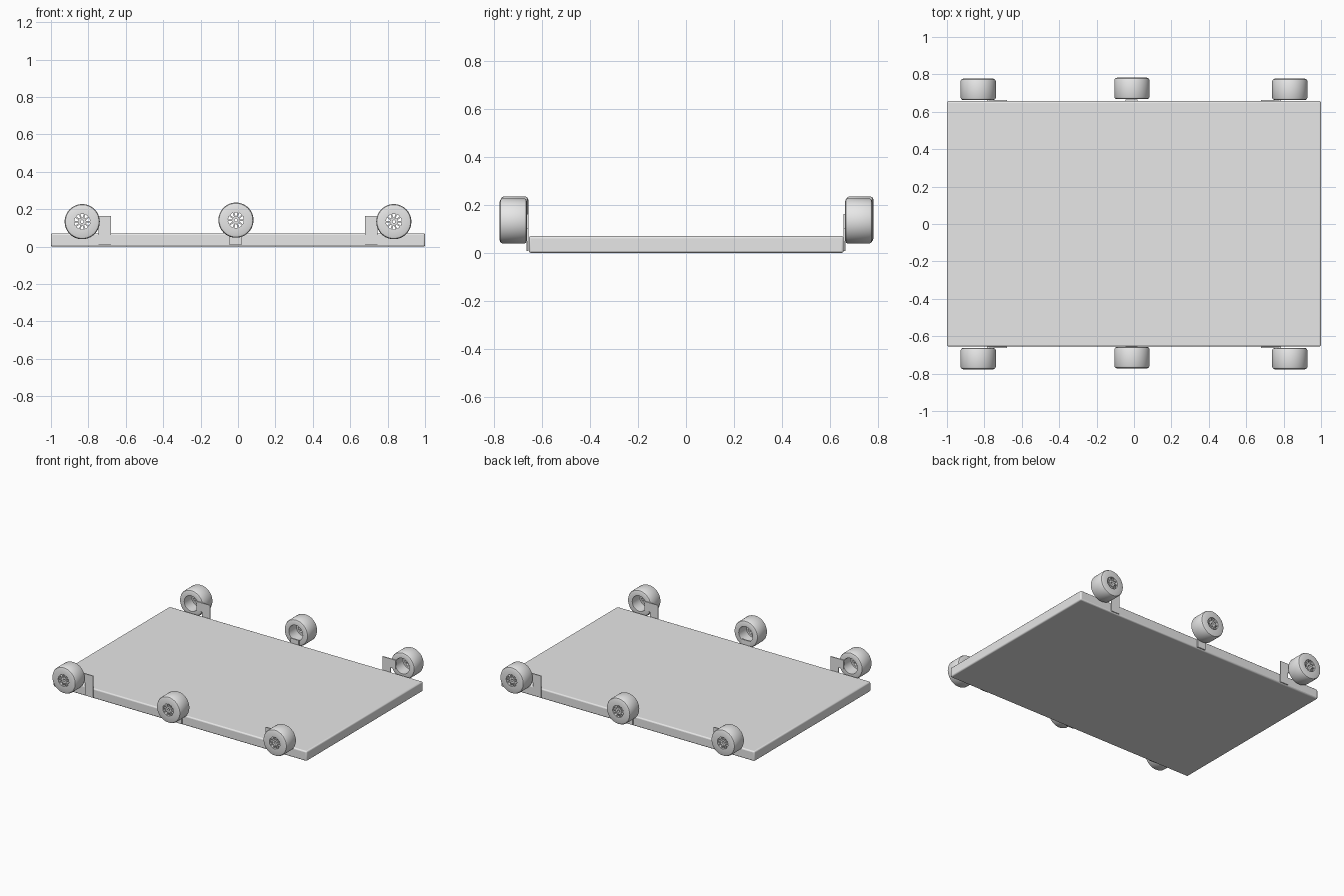
import bpy, bmesh, math
from mathutils import Matrix, Vector

cube = bpy.data.objects.get("Cube")
if cube:
    bpy.data.objects.remove(cube, do_unlink=True)

grey = bpy.data.materials.new("light grey")
grey.diffuse_color = (0.8, 0.8, 0.8, 1)
grey.use_nodes = True
grey.node_tree.nodes["Principled BSDF"].inputs["Base Color"].default_value = (0.8, 0.8, 0.8, 1)


def finish(name, bm, smooth=False):
    bmesh.ops.recalc_face_normals(bm, faces=bm.faces)
    mesh = bpy.data.meshes.new(name)
    bm.to_mesh(mesh)
    bm.free()
    mesh.materials.append(grey)
    obj = bpy.data.objects.new(name, mesh)
    bpy.context.collection.objects.link(obj)
    if smooth:
        bpy.ops.object.select_all(action='DESELECT')
        obj.select_set(True)
        bpy.context.view_layer.objects.active = obj
        bpy.ops.object.shade_smooth_by_angle(angle=math.radians(35))
    return obj


def add_box(bm, size, centre, turn=Matrix()):
    m = turn @ Matrix.Translation(centre) @ Matrix.Diagonal((*size, 1))
    bmesh.ops.create_cube(bm, size=1, matrix=m)


def lathe(bm, profile, steps):
    """Spin a closed (radius, depth) outline about the y axis."""
    verts = [bm.verts.new((r, d, 0)) for r, d in profile]
    edges = [bm.edges.new((a, b)) for a, b in zip(verts, verts[1:] + verts[:1])]
    bmesh.ops.spin(bm, geom=verts + edges, cent=(0, 0, 0), axis=(0, 1, 0),
                   angle=math.tau, steps=steps, use_merge=False)
    bmesh.ops.remove_doubles(bm, verts=bm.verts, dist=1e-5)


def plate(name, outline, y, thickness):
    """Extrude an (x, z) outline along y."""
    bm = bmesh.new()
    face = bm.faces.new([bm.verts.new((x, y, z)) for x, z in outline])
    out = bmesh.ops.extrude_face_region(bm, geom=[face])
    moved = [v for v in out["geom"] if isinstance(v, bmesh.types.BMVert)]
    bmesh.ops.translate(bm, verts=moved, vec=(0, thickness, 0))
    return finish(name, bm)


# Hollow tyre, outer face at depth 0
TYRE = [(.042, 0), (.08, 0), (.09, .004), (.094, .012), (.094, .103), (.09, .111),
        (.08, .115), (.055, .115), (.055, .03), (.042, .03)]
HUB = [(.008, .006), (.021, .006), (.021, .03), (.008, .03)]


def wheel(name, x, y, z, side):
    bm = bmesh.new()
    lathe(bm, TYRE, 48)
    tyre = finish(name + "_tyre", bm, True)
    bm = bmesh.new()
    lathe(bm, HUB, 24)
    # Ten spokes leave a ring of openings
    for i in range(10):
        add_box(bm, (.028, .022, .008), (.032, .018, 0), Matrix.Rotation(math.tau * i / 10, 4, 'Y'))
    hub = finish(name + "_hub", bm, True)
    for obj in (tyre, hub):
        obj.location = (x, y, z)
        if side > 0:
            obj.rotation_euler.z = math.pi


# Flat bed with softened edges
bm = bmesh.new()
add_box(bm, (2, 1.312, .07), (0, .001, .035))
bed = finish("bed", bm)
bevel = bed.modifiers.new("soft edges", 'BEVEL')
bevel.width = .009
bevel.segments = 3
bpy.context.view_layer.objects.active = bed
bed.select_set(True)
bpy.ops.object.shade_smooth_by_angle(angle=math.radians(35))

# Notched corner plate, drawn for the +x end
BRACKET = [(.68, .008), (.745, .008), (.745, .1), (.785, .1), (.785, .163), (.68, .163)]
TAB = [(-.045, .008), (.02, .008), (.02, .1), (-.045, .1)]

# Wheels and plates along the front and back
for label, side in (("front", -1), ("back", 1)):
    edge = .656 * side
    for hand, sx in (("left", 1), ("right", -1)):
        wheel(f"{label}_{hand}_wheel", .833 * sx, .777 * side, .133, side)
        plate(f"{label}_{hand}_bracket", [(x * sx, z) for x, z in BRACKET], edge, .007 * side)
    wheel(f"{label}_middle_wheel", -.011, .777 * side + .005, .141, side)
    plate(f"{label}_middle_tab", TAB, edge, .009 * side)
